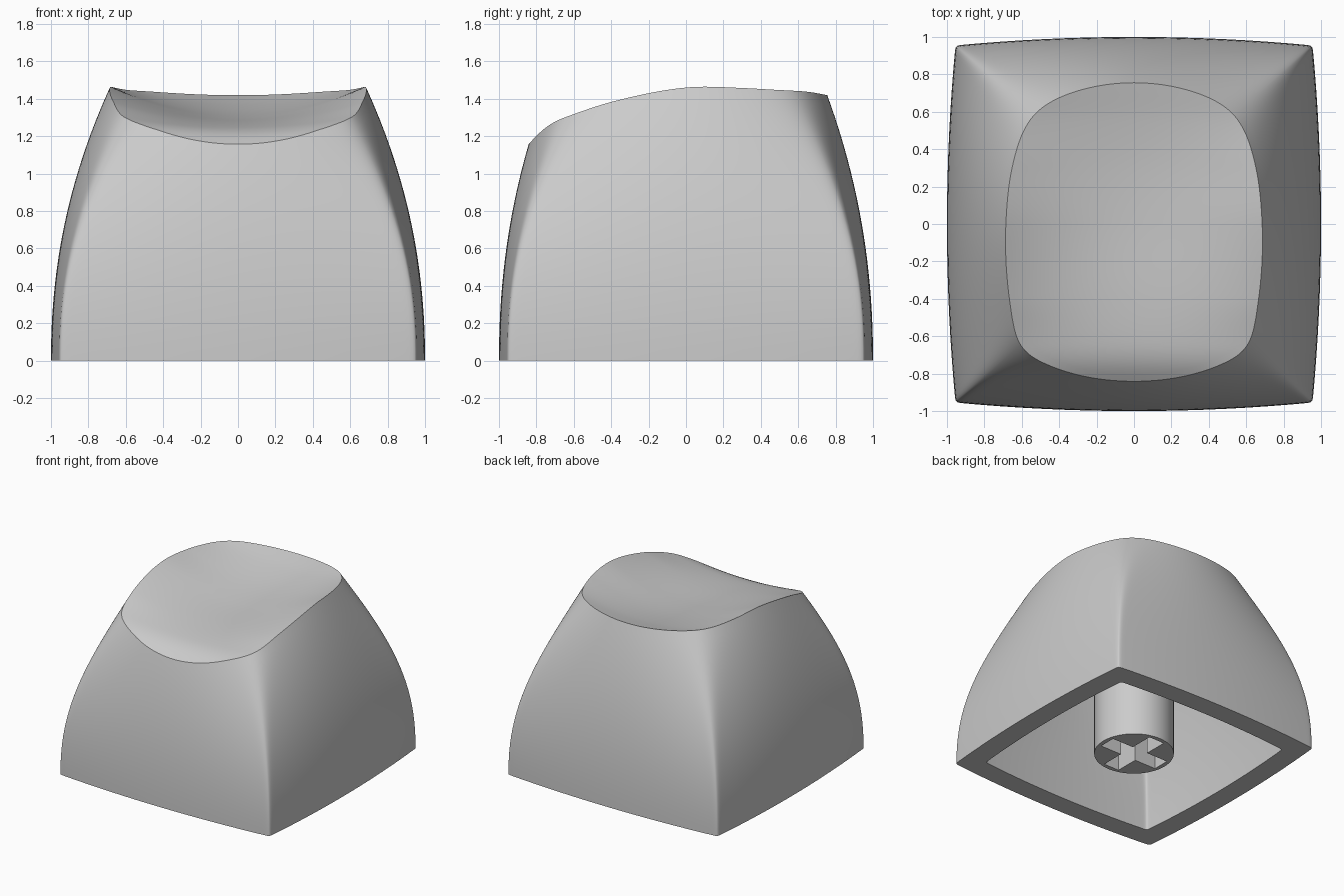
import bpy, bmesh, math

STEPS = 28          # segments in each half quadrant
TOP = 1.46          # height of the tallest rim point
CEILING = 1.05      # height of the hollow's roof
INNER = 0.83        # hollow size relative to the shell

cube = bpy.data.objects.get("Cube")
if cube:
    bpy.data.objects.remove(cube, do_unlink=True)

grey = bpy.data.materials.new("light_grey_plastic")
grey.use_nodes = True
colour = (0.6, 0.6, 0.6, 1)
grey.diffuse_color = colour
grey.node_tree.nodes["Principled BSDF"].inputs["Base Color"].default_value = colour


def smooth_lookup(knots, x):
    """Smooth curve through (position, value) knots."""
    x = min(max(x, knots[0][0]), knots[-1][0])
    last = len(knots) - 1

    def slope(i):
        a, b = knots[max(i - 1, 0)], knots[min(i + 1, last)]
        return (b[1] - a[1]) / (b[0] - a[0])

    i = next(k for k in range(last) if x <= knots[k + 1][0])
    (x0, v0), (x1, v1) = knots[i], knots[i + 1]
    w = x1 - x0
    t = (x - x0) / w
    h = t * t * (3 - 2 * t)
    return (v0 * (1 - h) + v1 * h + w * t * (1 - t) ** 2 * slope(i)
            - w * t * t * (1 - t) * slope(i + 1))


# Finger dish: height along the middle, and sideways curvature, from front to back
MIDDLE = [(-0.9, 1.11), (-0.83, 1.165), (-0.75, 1.213), (-0.65, 1.243), (-0.4, 1.272),
          (0, 1.298), (0.3, 1.328), (0.55, 1.37), (0.76, 1.42)]
CURVE = [(-0.83, 0.15), (-0.65, 0.155), (-0.4, 0.25), (0, 0.345),
         (0.3, 0.305), (0.56, 0.235), (0.76, 0.21)]


def dish(x, y):
    return smooth_lookup(MIDDLE, y) + smooth_lookup(CURVE, y) * x * x


def section(angle, z):
    """Point on the bowed, round-cornered outline at height z."""
    t = z / TOP
    bow = 0.05 + 0.25 * t ** 2.6
    power = 1 / (0.008 + 0.055 * t ** 2.6)
    c, s = abs(math.cos(angle)), abs(math.sin(angle))

    def reach(p, q):
        return 2 / (p + math.sqrt(p * p + 4 * bow * q * q))

    near, far = sorted((reach(c, s), reach(s, c)))
    r = near * (1 + (near / far) ** power) ** (-1 / power)
    return (r * math.cos(angle) * (1 - 0.315 * t ** 2.12),
            r * math.sin(angle) * (1 - 0.26 * t ** 2.12))


def rim_height(angle):
    low, high = 0.8, 1.7
    for _ in range(40):
        mid = (low + high) / 2
        if mid < dish(*section(angle, mid)):
            low = mid
        else:
            high = mid
    return low


def finish(obj):
    obj.data.materials.clear()
    obj.data.materials.append(grey)
    bpy.ops.object.select_all(action='DESELECT')
    obj.select_set(True)
    bpy.context.view_layer.objects.active = obj
    bpy.ops.object.shade_smooth_by_angle(angle=math.radians(30))


# Angles packed closer together near the corners
angles = []
for quadrant in range(4):
    for k in range(-STEPS, STEPS):
        s = k / STEPS
        warp = math.copysign(abs(s) ** 1.6, s)
        angles.append(math.pi / 4 * (2 * quadrant + 1 + warp))
tops = [rim_height(a) for a in angles]
rims = [section(a, z) for a, z in zip(angles, tops)]

# One skin: dish, outer wall, base edge, hollow
rings = []
for k in range(1, 24):
    f = k / 24
    rings.append([(x * f, y * f, dish(x * f, y * f)) for x, y in rims])
for k in range(24, -1, -1):
    rings.append([(*section(a, z * k / 24), z * k / 24) for a, z in zip(angles, tops)])
for k in range(13):
    z = CEILING * k / 12
    rings.append([(x * INNER, y * INNER, z) for x, y in (section(a, z) for a in angles)])

bm = bmesh.new()
loops = [[bm.verts.new(p) for p in ring] for ring in rings]
count = len(angles)
for a, b in zip(loops, loops[1:]):
    for i in range(count):
        j = (i + 1) % count
        bm.faces.new((a[i], b[i], b[j], a[j]))
for loop, height in ((loops[0], dish(0, 0)), (loops[-1], CEILING)):
    centre = bm.verts.new((0, 0, height))
    for i in range(count):
        bm.faces.new((centre, loop[i], loop[(i + 1) % count]))
bmesh.ops.recalc_face_normals(bm, faces=bm.faces)
mesh = bpy.data.meshes.new("key_shell")
bm.to_mesh(mesh)
bm.free()
shell = bpy.data.objects.new("key_shell", mesh)
bpy.context.collection.objects.link(shell)
finish(shell)

# Mounting stem: round post with a cross-shaped socket
L, W = 0.265, 0.07
quarter = [(L, -W), (L, W), (W, W)]
cross = []
for turn in range(4):
    c, s = round(math.cos(turn * math.pi / 2)), round(math.sin(turn * math.pi / 2))
    cross += [(x * c - y * s, x * s + y * c) for x, y in quarter]
circle = [(0.3 * math.cos(i * math.pi / 32), 0.3 * math.sin(i * math.pi / 32))
          for i in range(64)]
curve = bpy.data.curves.new("mounting_stem", 'CURVE')
curve.dimensions = '2D'
curve.fill_mode = 'BOTH'
curve.extrude = (CEILING - 0.02) / 2
for outline in (circle, cross):
    spline = curve.splines.new('POLY')
    spline.points.add(len(outline) - 1)
    for point, (x, y) in zip(spline.points, outline):
        point.co = (x, y, 0, 1)
    spline.use_cyclic_u = True
stem = bpy.data.objects.new("mounting_stem", curve)
stem.location.z = (CEILING + 0.02) / 2
bpy.context.collection.objects.link(stem)
bpy.ops.object.select_all(action='DESELECT')
stem.select_set(True)
bpy.context.view_layer.objects.active = stem
bpy.ops.object.convert(target='MESH')
finish(stem)
